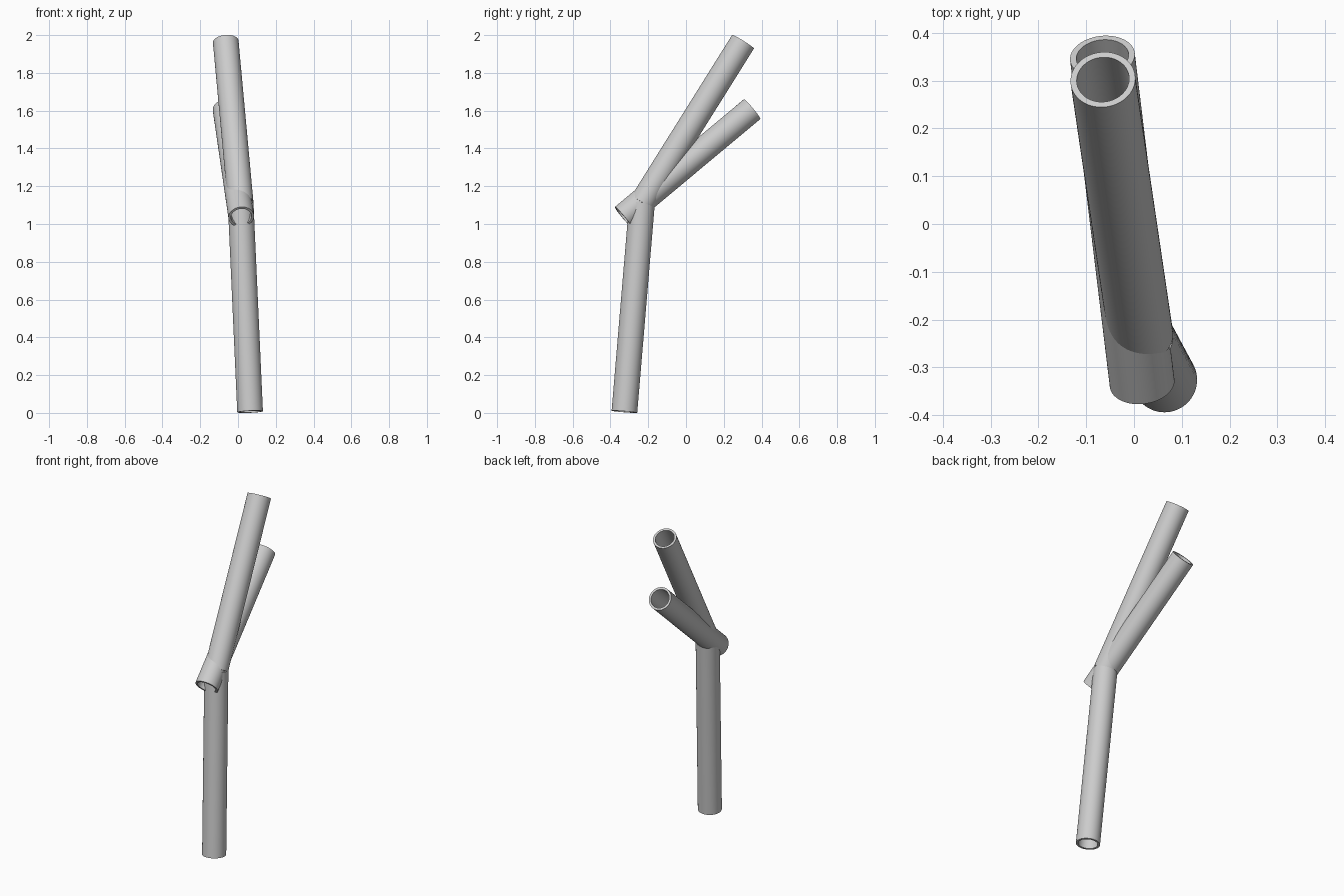
import bpy
import math
from mathutils import Vector

if "Cube" in bpy.data.objects:
    bpy.data.objects.remove(bpy.data.objects["Cube"], do_unlink=True)

OUTER, INNER, SIDES = 0.068, 0.055, 64

grey = bpy.data.materials.new("light grey")
grey.use_nodes = True
grey.diffuse_color = (0.6, 0.6, 0.6, 1)
grey.node_tree.nodes["Principled BSDF"].inputs["Base Color"].default_value = grey.diffuse_color


def tube(name, start, end):
    """Open hollow pipe with flat ring ends between two axis points."""
    start, end = Vector(start), Vector(end)
    axis = end - start
    turn = axis.to_track_quat("Z", "Y")
    verts, faces = [], []
    # Four rings: outer start, outer end, inner end, inner start
    for radius, height in ((OUTER, 0), (OUTER, axis.length),
                           (INNER, axis.length), (INNER, 0)):
        for i in range(SIDES):
            a = math.tau * i / SIDES
            verts.append(start + turn @ Vector((radius * math.cos(a), radius * math.sin(a), height)))
    for ring in range(4):
        low, high = ring * SIDES, (ring + 1) % 4 * SIDES
        for i in range(SIDES):
            j = (i + 1) % SIDES
            faces.append((low + i, low + j, high + j, high + i))
    mesh = bpy.data.meshes.new(name)
    mesh.from_pydata(verts, [], faces)
    mesh.materials.append(grey)
    obj = bpy.data.objects.new(name, mesh)
    bpy.context.collection.objects.link(obj)
    bpy.ops.object.select_all(action="DESELECT")
    obj.select_set(True)
    bpy.context.view_layer.objects.active = obj
    bpy.ops.object.shade_smooth_by_angle(angle=math.radians(30))


# Upright pipe, long branch and the lower branch passing through the joint
joint = (0.014, -0.233, 1.11)
tube("lower_pipe", (0.064, -0.326, 0.006), joint)
tube("long_branch", joint, (-0.065, 0.302, 1.965))
tube("short_branch", (0.017, -0.333, 1.038), (-0.066, 0.35, 1.608))
